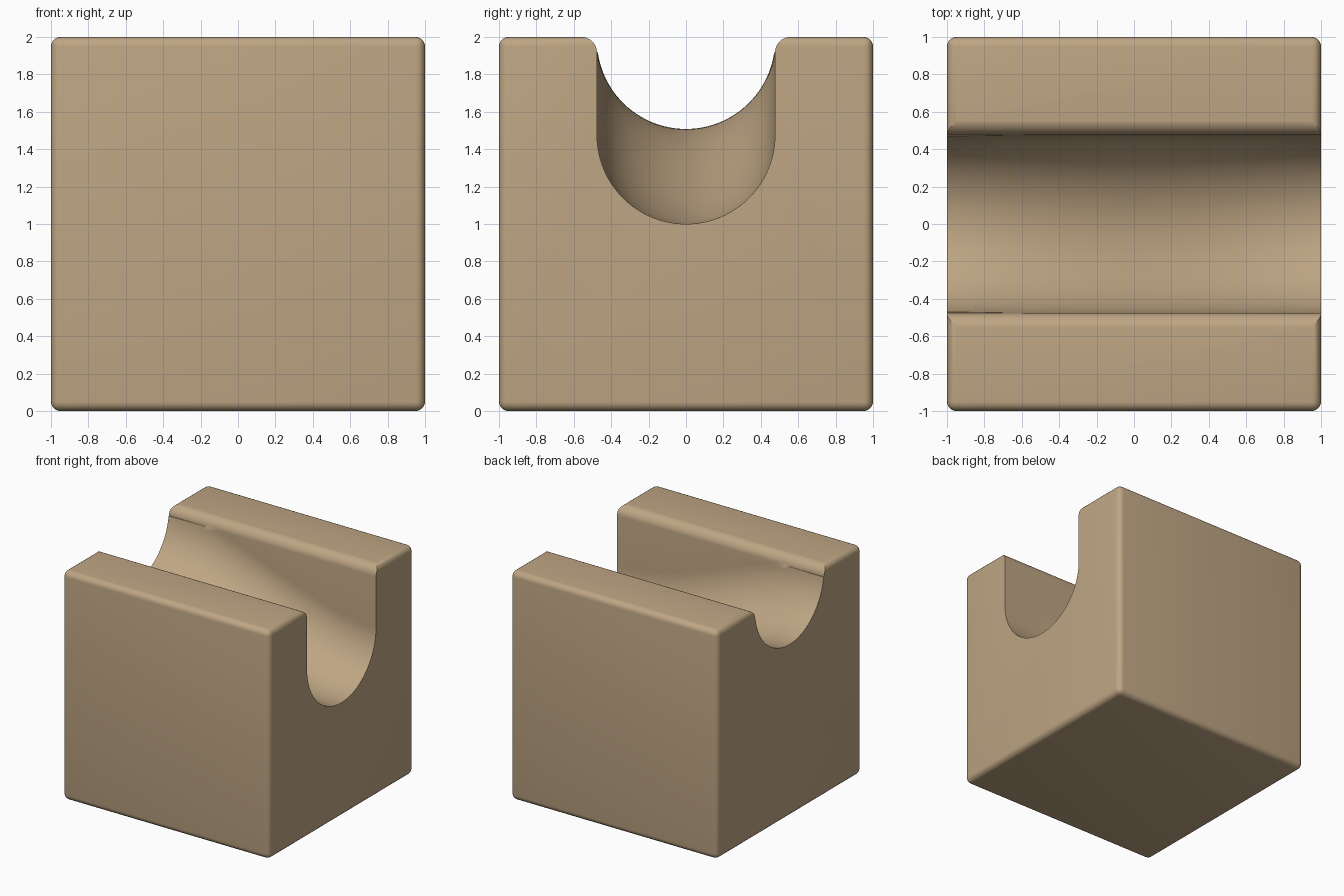
import bpy, bmesh, math

if "Cube" in bpy.data.objects:
    bpy.data.objects.remove(bpy.data.objects["Cube"])

R = 0.476        # channel radius
LIP = 0.085      # rounding of the channel's upper lips
EDGE = 0.05      # rounding of the block's outer edges
STEPS = 48       # stations along the channel

wood = bpy.data.materials.new("light_wood")
wood.diffuse_color = (0.52, 0.38, 0.23, 1)
wood.use_nodes = True
wood.node_tree.nodes["Principled BSDF"].inputs["Base Color"].default_value = wood.diffuse_color


def new_object(name, bm):
    mesh = bpy.data.meshes.new(name)
    bm.to_mesh(mesh)
    bm.free()
    ob = bpy.data.objects.new(name, mesh)
    bpy.context.collection.objects.link(ob)
    mesh.materials.append(wood)
    return ob


def channel_section(x):
    """Round channel bottom, upright walls and flared lips at station x."""
    t = min(max((1 - x) / 2, 0), 1)
    cz = 1.0 + 0.508 * t * t * (3 - 2 * t) + R
    lip_z = 2.001 - LIP
    end = math.asin((min(cz, lip_z) - cz) / R)
    half = []
    for i in range(25):                      # bottom arc, centre to wall
        a = -math.pi / 2 + (end + math.pi / 2) * i / 24
        half.append((R * math.cos(a), cz + R * math.sin(a)))
    for i in range(9):                       # lip arc, wall to top
        a = math.pi / 2 * i / 8
        half.append((R + LIP * (1 - math.cos(a)),
                     lip_z + LIP * math.sin(a) + (0.0005 if i == 0 else 0)))
    half.append((R + LIP, 2.2))
    return [(-y, z) for y, z in reversed(half[1:])] + half


# Block with rounded edges
bm = bmesh.new()
bmesh.ops.create_cube(bm, size=2)
bmesh.ops.translate(bm, verts=bm.verts, vec=(0, 0, 1))
bmesh.ops.bevel(bm, geom=bm.edges[:], offset=EDGE, segments=5, profile=0.5,
                affect='EDGES')
block = new_object("track_block", bm)

# Channel cutter that falls in an S-curve from the left end to the right
bm = bmesh.new()
stations = [-1.1] + [-1 + 2 * i / STEPS for i in range(STEPS + 1)] + [1.1]
rings = [[bm.verts.new((x, y, z)) for y, z in channel_section(x)]
         for x in stations]
for a, b in zip(rings, rings[1:]):
    n = len(a)
    for i in range(n):
        j = (i + 1) % n
        bm.faces.new((a[i], a[j], b[j], b[i]))
bm.faces.new(rings[0])
bm.faces.new(rings[-1])
bmesh.ops.recalc_face_normals(bm, faces=bm.faces)
cutter = new_object("channel_cutter", bm)
cutter.hide_render = True

# Cut the channel, then smooth the rounded surfaces
bpy.context.view_layer.objects.active = block
block.select_set(True)
cut = block.modifiers.new("channel", 'BOOLEAN')
cut.operation = 'DIFFERENCE'
cut.solver = 'EXACT'
cut.object = cutter
bpy.ops.object.modifier_apply(modifier=cut.name)
bpy.data.objects.remove(cutter)
bpy.ops.object.shade_smooth_by_angle(angle=math.radians(35))
